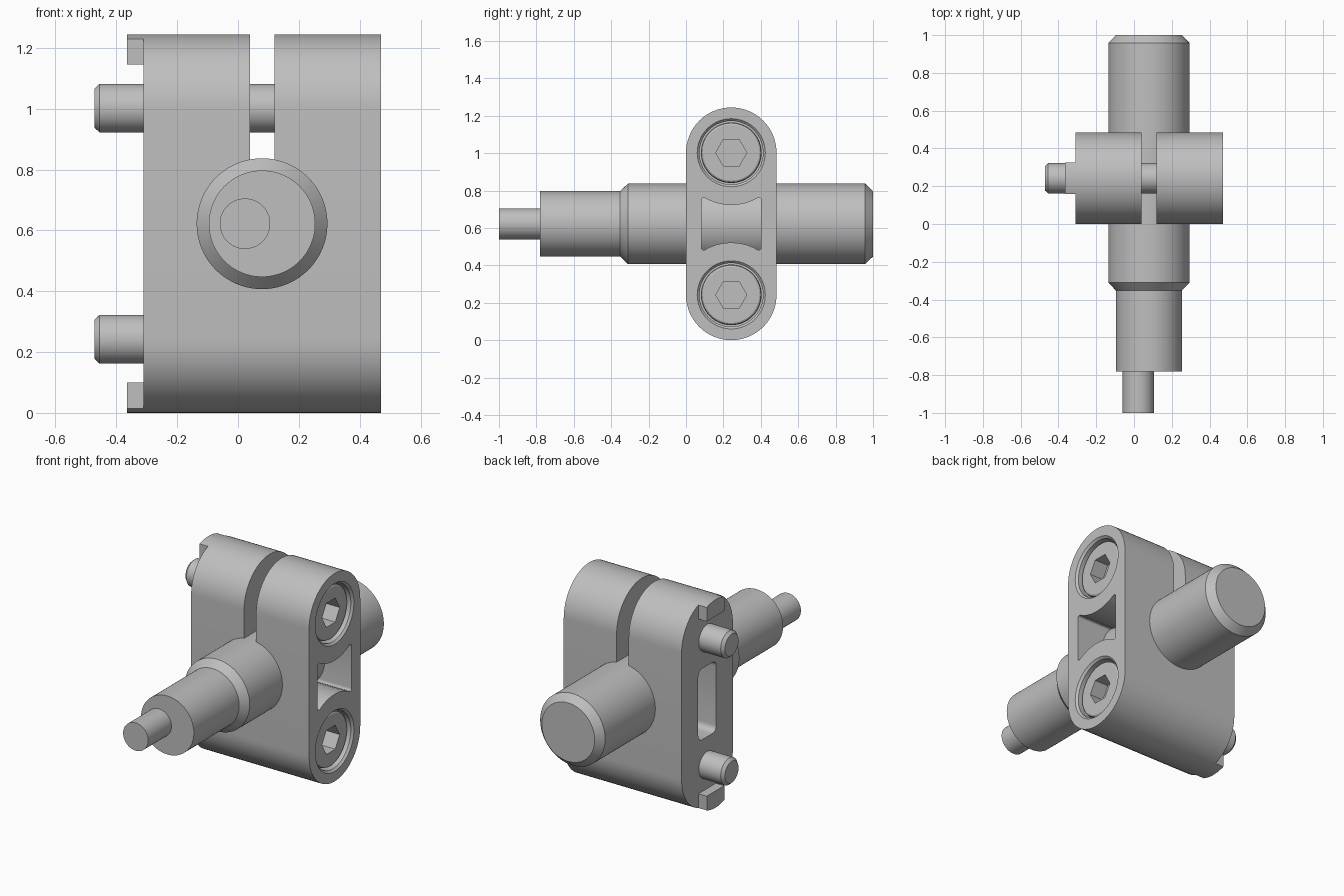
import bpy, bmesh
from math import sin, cos, pi, radians, sqrt
from mathutils import Vector

cube = bpy.data.objects.get("Cube")
if cube:
    bpy.data.objects.remove(cube, do_unlink=True)

steel = bpy.data.materials.new("grey_steel")
steel.use_nodes = True
GREY = (0.52, 0.52, 0.52, 1)
steel.diffuse_color = GREY
steel.node_tree.nodes["Principled BSDF"].inputs["Base Color"].default_value = GREY

MID_Y, MID_Z = 0.242, 0.622      # centre of the clamp block
R = 0.242                        # end radius of the block
SCREW_Z = (MID_Z - 0.38, MID_Z + 0.38)
LEFT, RIGHT = 0.47, -0.31        # end faces of the block


def make(name, bm):
    bmesh.ops.recalc_face_normals(bm, faces=bm.faces)
    mesh = bpy.data.meshes.new(name)
    bm.to_mesh(mesh)
    bm.free()
    mesh.materials.append(steel)
    ob = bpy.data.objects.new(name, mesh)
    bpy.context.collection.objects.link(ob)
    return ob


def prism(name, outline, x0, x1, rounding=0):
    """Extrude a (y, z) outline along x, optionally rounding its corners."""
    bm = bmesh.new()
    face = bm.faces.new([bm.verts.new((x0, y, z)) for y, z in outline])
    ext = bmesh.ops.extrude_face_region(bm, geom=[face])["geom"]
    bmesh.ops.translate(bm, vec=(x1 - x0, 0, 0),
                        verts=[v for v in ext if isinstance(v, bmesh.types.BMVert)])
    bmesh.ops.recalc_face_normals(bm, faces=bm.faces)
    if rounding:
        corners = [e for e in bm.edges
                   if abs(e.verts[0].co.x - e.verts[1].co.x) > 0.001
                   and e.calc_face_angle() > 0.9]
        bmesh.ops.bevel(bm, geom=corners, offset=rounding, segments=5,
                        profile=0.5, affect='EDGES')
    return make(name, bm)


def lathe(name, profile, axis, centre, sides=64):
    """Closed solid of revolution from (radius, position) pairs along x or y."""
    bm = bmesh.new()
    rings = []
    for r, p in profile:
        ring = []
        for i in range(sides):
            a = 2 * pi * i / sides
            u, w = r * cos(a), r * sin(a)
            co = (p, u, w) if axis == "x" else (u, p, w)
            ring.append(bm.verts.new(Vector(co) + Vector(centre)))
        rings.append(ring)
    for a, b in zip(rings, rings[1:]):
        for i in range(sides):
            j = (i + 1) % sides
            bm.faces.new((a[i], a[j], b[j], b[i]))
    bm.faces.new(rings[0])
    bm.faces.new(rings[-1])
    return make(name, bm)


def rectangle(y0, y1, z0, z1):
    return [(y0, z0), (y1, z0), (y1, z1), (y0, z1)]


def combine(ob, tools, operation='DIFFERENCE'):
    """Apply booleans and remove the tool objects."""
    for tool in tools:
        tool.hide_render = True
        mod = ob.modifiers.new("cut", 'BOOLEAN')
        mod.operation, mod.solver, mod.object = operation, 'EXACT', tool
    bpy.context.view_layer.update()
    graph = bpy.context.evaluated_depsgraph_get()
    mesh = bpy.data.meshes.new_from_object(ob.evaluated_get(graph))
    ob.modifiers.clear()
    ob.data = mesh
    for tool in tools:
        bpy.data.objects.remove(tool, do_unlink=True)


# Block outline: a slot shape with round top and bottom
ARC = 32
stadium = []
for z, start in ((SCREW_Z[1], 0), (SCREW_Z[0], pi)):
    for i in range(ARC + 1):
        a = start + pi * i / ARC
        stadium.append((MID_Y + R * cos(a), z + R * sin(a)))

# Waisted recess on the left face, curved around the two screw heads
waist = []
for z, side in ((SCREW_Z[1], -1), (SCREW_Z[0], 1)):
    for i in range(9):
        dy = side * (-0.16 + 0.04 * i)
        waist.append((MID_Y + dy, z + side * sqrt(0.28 ** 2 - dy ** 2)))

# Clamp block with split, recesses and counterbores
block = prism("clamp_block", stadium, RIGHT, LEFT)
cutters = [
    prism("split", rectangle(-0.2, 0.7, MID_Z, 1.4), 0.04, 0.12),
    prism("left_recess", waist, 0.24, 0.6, 0.025),
    prism("right_recess", rectangle(MID_Y - 0.085, MID_Y + 0.085, 0.41, 0.835),
          -0.5, 0.0, 0.035),
]
for z in SCREW_Z:
    cutters.append(lathe("counterbore",
                         [(0.17, 0.25), (0.17, LEFT - 0.012), (0.182, LEFT), (0.182, 0.6)],
                         "x", (0, MID_Y, z)))
combine(block, cutters)
parts = [block]

# Locating tabs on the right face
for name, z0, z1 in (("upper_tab", 1.145, 1.4), ("lower_tab", -0.2, 0.1)):
    tab = prism(name, stadium, -0.365, RIGHT + 0.005)
    combine(tab, [prism("tab_limit", rectangle(MID_Y - 0.083, MID_Y + 0.083, z0, z1),
                        -0.5, 0)], 'INTERSECT')
    parts.append(tab)

# Socket-head screws
for name, z in zip(("lower", "upper"), SCREW_Z):
    face = LEFT - 0.025
    screw = lathe(name + "_screw",
                  [(0.064, -0.472), (0.08, -0.455), (0.08, 0.24), (0.162, 0.24),
                   (0.162, face - 0.015), (0.158, face - 0.005), (0.15, face)],
                  "x", (0, MID_Y, z))
    hexagon = [(MID_Y + 0.083 * cos(i * pi / 3), z + 0.083 * sin(i * pi / 3))
               for i in range(6)]
    combine(screw, [prism("socket", hexagon, face - 0.09, 0.6)])
    parts.append(screw)

# Stepped shaft with an off-centre pin at its front end
parts.append(lathe("shaft",
                   [(0.175, -0.78), (0.175, -0.352), (0.215, -0.31),
                    (0.215, 0.958), (0.175, 1.0)], "y", (0.079, 0, MID_Z), 80))
parts.append(lathe("eccentric_pin", [(0.083, -1.0), (0.083, -0.77)],
                   "y", (0.023, 0, MID_Z)))

# Smooth round surfaces, keep edges sharp
bpy.ops.object.select_all(action='DESELECT')
for ob in parts:
    ob.select_set(True)
bpy.context.view_layer.objects.active = block
bpy.ops.object.shade_smooth_by_angle(angle=radians(25))
